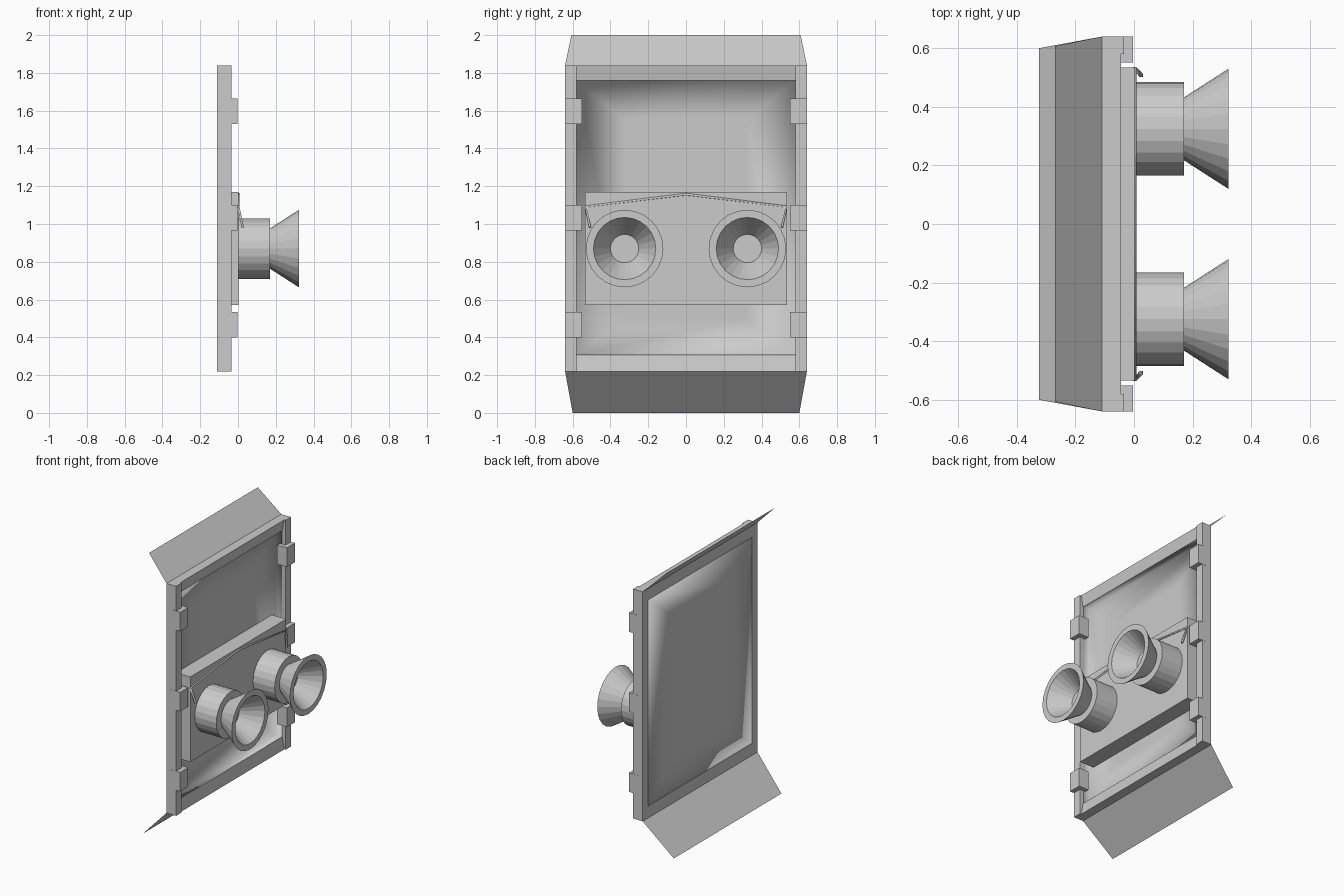
import bpy, bmesh, math
from mathutils import Vector

if "Cube" in bpy.data.objects:
    bpy.data.objects.remove(bpy.data.objects["Cube"])


def mesh_object(name, verts, faces, smooth=False):
    me = bpy.data.meshes.new(name)
    me.from_pydata(verts, [], faces)
    bm = bmesh.new()
    bm.from_mesh(me)
    if len(faces) > 1:
        bmesh.ops.recalc_face_normals(bm, faces=bm.faces)
    for f in bm.faces:
        f.smooth = smooth
    bm.to_mesh(me)
    bm.free()
    ob = bpy.data.objects.new(name, me)
    bpy.context.collection.objects.link(ob)
    return ob


def prism(name, profile, y0, y1):
    """Extrude an (x, z) profile along y."""
    n = len(profile)
    verts = [(x, y, z) for y in (y0, y1) for x, z in profile]
    faces = [tuple(range(n)), tuple(range(2 * n - 1, n - 1, -1))]
    faces += [(i, (i + 1) % n, n + (i + 1) % n, n + i) for i in range(n)]
    return mesh_object(name, verts, faces)


def box(name, x0, x1, y0, y1, z0, z1):
    return prism(name, [(x0, z0), (x1, z0), (x1, z1), (x0, z1)], y0, y1)


def lathe_x(name, profile, cy, cz, n=24):
    """Revolve an (x, radius) profile around an axis parallel to x, capping both ends."""
    verts = []
    for x, r in profile:
        for i in range(n):
            a = 2 * math.pi * i / n
            verts.append((x, cy + r * math.cos(a), cz + r * math.sin(a)))
    faces = [tuple(range(n)), tuple(range(len(verts) - n, len(verts)))]
    for k in range(len(profile) - 1):
        for i in range(n):
            j = (i + 1) % n
            faces.append((k * n + i, k * n + j, (k + 1) * n + j, (k + 1) * n + i))
    return mesh_object(name, verts, faces)


BACK = -0.11

# Top and bottom rails, front face gently tilted inward
prism("top_rail", [(BACK, 1.76), (-0.06, 1.76), (-0.045, 1.84), (BACK, 1.84)], -0.58, 0.58)
prism("bottom_rail", [(BACK, 0.22), (-0.045, 0.22), (-0.06, 0.305), (BACK, 0.305)], -0.58, 0.58)

# Recessed back pan with softly shaded floor
loops = [(-0.061, 0.579, 0.306, 1.759), (BACK, 0.579, 0.306, 1.759), (BACK, 0.32, 0.5, 1.55)]
pan_verts = []
for x, y, z0, z1 in loops:
    pan_verts += [(x, -y, z0), (x, y, z0), (x, y, z1), (x, -y, z1)]
pan_faces = [(8, 9, 10, 11)]
for k in (0, 4):
    pan_faces += [(k + i, k + (i + 1) % 4, k + 4 + (i + 1) % 4, k + 4 + i) for i in range(4)]
mesh_object("back_pan", pan_verts, pan_faces, smooth=True)

# Angled sheet flaps above and below
mesh_object("top_flap", [(BACK, -0.64, 1.84), (BACK, 0.64, 1.84),
                         (-0.27, 0.607, 2.0), (-0.27, -0.607, 2.0)], [(0, 1, 2, 3)])
mesh_object("bottom_flap", [(BACK, -0.64, 0.22), (-0.325, -0.6, 0.0),
                            (-0.325, 0.6, 0.0), (BACK, 0.64, 0.22)], [(0, 1, 2, 3)])

# Mounting plate
box("mounting_plate", BACK + 0.001, 0.002, -0.535, 0.535, 0.57, 1.17)

HORN = [(0.17, 0.107), (0.322, 0.205), (0.322, 0.165), (0.185, 0.075)]
for s, side in ((-1, "left"), (1, "right")):
    # Side rails and their clamps
    y0, y1 = sorted((s * 0.58, s * 0.64))
    box("side_rail_" + side, BACK, -0.035, y0, y1, 0.22, 1.84)
    y0, y1 = sorted((s * 0.551, s * 0.641))
    for i, z in enumerate((0.40, 0.965, 1.53)):
        box(f"clamp_{side}_{i + 1}", -0.08, -0.003, y0, y1, z, z + 0.135)
    # Thruster body and flared nozzle
    lathe_x("nozzle_body_" + side, [(0.0, 0.16), (0.17, 0.16)], s * 0.325, 0.87)
    lathe_x("nozzle_horn_" + side, HORN, s * 0.325, 0.87)

# Thin cable draped across the plate, with hanging ends
curve = bpy.data.curves.new("cable", "CURVE")
curve.dimensions = "3D"
curve.bevel_depth = 0.008
curve.bevel_resolution = 0
curve.use_fill_caps = True
path = [(0.025, -0.508, 0.982), (0.002, -0.532, 1.092), (0.002, 0, 1.157),
        (0.002, 0.532, 1.092), (0.025, 0.508, 0.982)]
spline = curve.splines.new("POLY")
spline.points.add(len(path) - 1)
for p, co in zip(spline.points, path):
    p.co = (*co, 1)
bpy.context.collection.objects.link(bpy.data.objects.new("cable", curve))
